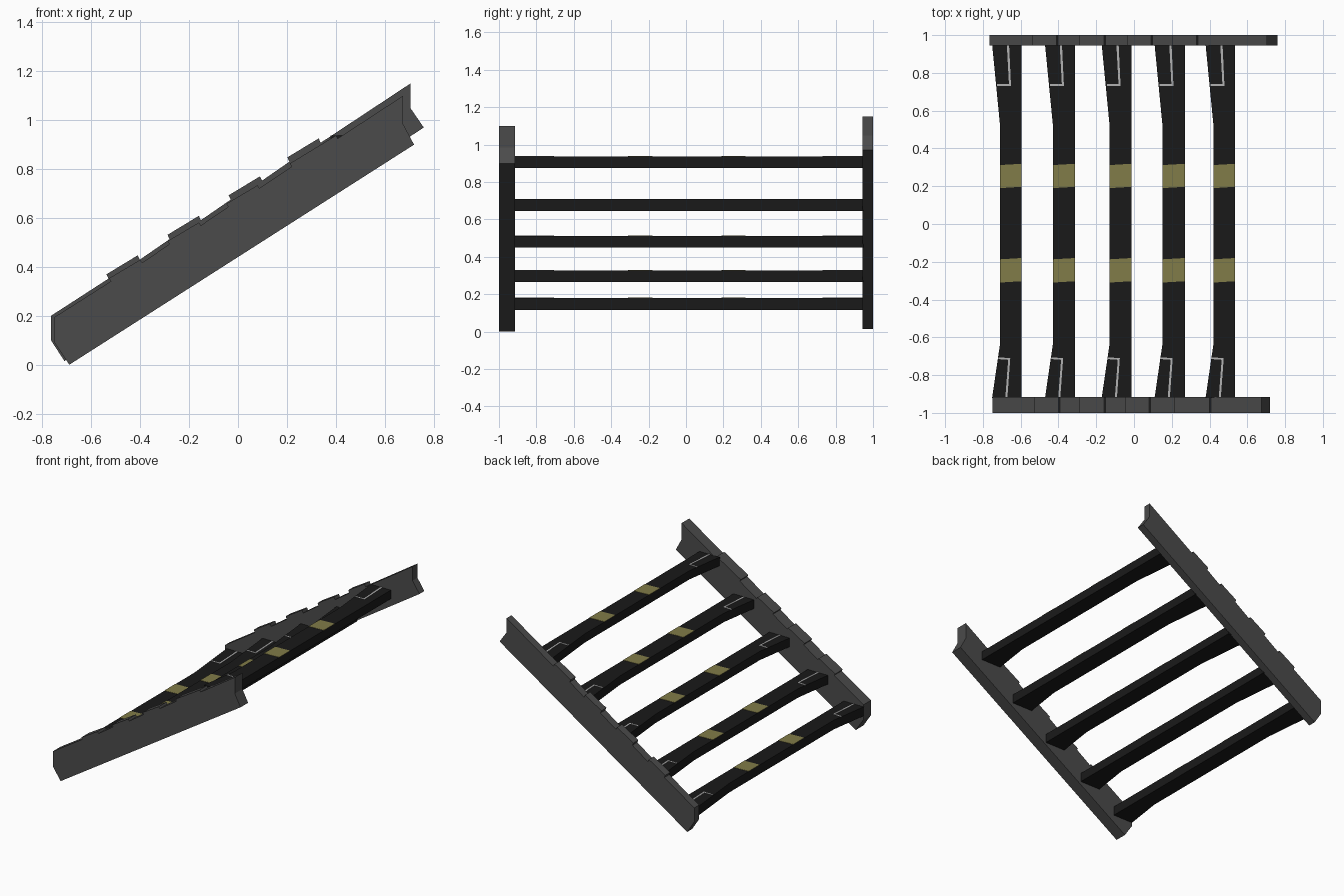
import bpy, bmesh
from mathutils import Vector

if "Cube" in bpy.data.objects:
    bpy.data.objects.remove(bpy.data.objects["Cube"])


def material(name, color):
    m = bpy.data.materials.new(name)
    m.diffuse_color = (*color, 1)
    m.use_nodes = True
    m.node_tree.nodes["Principled BSDF"].inputs["Base Color"].default_value = m.diffuse_color
    return m


STEEL = material("dark_grey", (0.07, 0.07, 0.07))
BLACK = material("black_tread", (0.01, 0.01, 0.01))
YELLOW = material("dull_yellow", (0.22, 0.20, 0.065))
PALE = material("pale_grey", (0.45, 0.45, 0.45))


def extrude(name, outline, offset, mat):
    """Closed solid from a planar outline pushed along offset."""
    bm = bmesh.new()
    face = bm.faces.new([bm.verts.new(p) for p in outline])
    ext = bmesh.ops.extrude_face_region(bm, geom=[face])
    verts = [v for v in ext["geom"] if isinstance(v, bmesh.types.BMVert)]
    bmesh.ops.translate(bm, verts=verts, vec=Vector(offset))
    bmesh.ops.recalc_face_normals(bm, faces=bm.faces)
    mesh = bpy.data.meshes.new(name)
    bm.to_mesh(mesh)
    bm.free()
    mesh.materials.append(mat)
    obj = bpy.data.objects.new(name, mesh)
    bpy.context.collection.objects.link(obj)
    return obj


def stringer(name, y0, y1, base, low, high, bumps, lift):
    """Sloped side rail; its top edge carries shallow raised tabs."""
    slope = (high[1] - low[1]) / (high[0] - low[0])
    profile = base + [high]
    for a, b in reversed(bumps):
        za, zb = (low[1] + slope * (x - low[0]) for x in (a, b))
        profile += [(b + 0.008, zb), (b, zb + lift), (a - 0.008, za + lift), (a, za)]
    profile.append(low)
    extrude(name, [(x, y0, z) for x, z in profile], (0, y1 - y0, 0), STEEL)


# Side rails
stringer("front_stringer", -1.0, -0.915,
         [(-0.75, 0.09), (-0.69, 0.0), (0.72, 0.90), (0.675, 0.985)],
         (-0.75, 0.195), (0.675, 1.10),
         [(-0.52, -0.40), (-0.28, -0.16), (-0.04, 0.08), (0.22, 0.40)], 0.012)
stringer("back_stringer", 0.945, 1.0,
         [(-0.765, 0.10), (-0.71, 0.015), (0.76, 0.97), (0.705, 1.05)],
         (-0.765, 0.20), (0.705, 1.15),
         [(-0.53, -0.41), (-0.28, -0.16), (-0.03, 0.09), (0.21, 0.33)], 0.018)

# Treads: left edge, right edge, underside, top
treads = [(-0.71, -0.595, 0.115, 0.18), (-0.43, -0.312, 0.265, 0.328),
          (-0.13, -0.012, 0.45, 0.512), (0.15, 0.27, 0.645, 0.708),
          (0.42, 0.535, 0.875, 0.937)]
for i, (xl, xr, zb, zt) in enumerate(treads, 1):
    flare = xl - 0.041
    outline = [(flare, -0.92), (xr, -0.92), (xr, 0.95), (flare, 0.95), (xl, 0.53), (xl, -0.64)]
    extrude(f"tread_{i}", [(x, y, zb) for x, y in outline], (0, 0, zt - zb), BLACK)

    # Yellow warning bands, slightly skewed
    for side, (a, b) in (("back", (0.19, 0.312)), ("front", (-0.31, -0.187))):
        band = [(xl, a, zt), (xr, a + 0.007, zt), (xr, b + 0.007, zt), (xl, b, zt)]
        extrude(f"warning_band_{side}_{i}", band, (0, 0, 0.002), YELLOW)

    # Thin L-shaped seams at both ends
    seams = {
        "back": [(0.037, 0.945), (0.049, 0.945), (0.059, 0.731), (-0.014, 0.731),
                 (-0.014, 0.740), (0.048, 0.740)],
        "front": [(0.029, -0.915), (0.040, -0.915), (0.055, -0.710), (-0.010, -0.706),
                  (-0.010, -0.715), (0.044, -0.719)],
    }
    for side, pts in seams.items():
        extrude(f"seam_{side}_{i}", [(xl + x, y, zt) for x, y in pts], (0, 0, 0.002), PALE)
